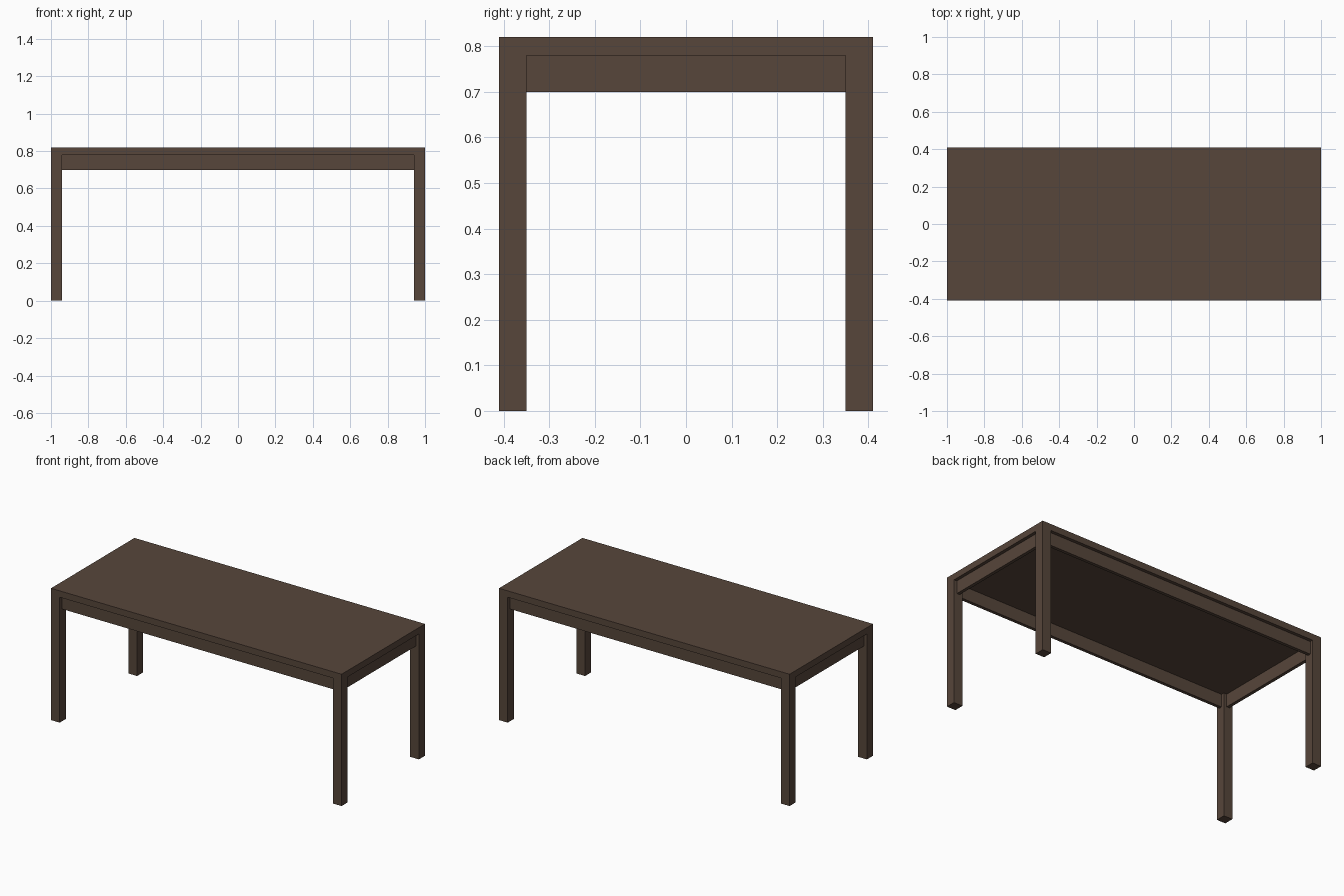
import bpy, bmesh
from mathutils import Vector

if "Cube" in bpy.data.objects:
    bpy.data.objects.remove(bpy.data.objects["Cube"])

LENGTH, DEPTH, HEIGHT = 2.0, 0.82, 0.82
LEG, TOP = 0.06, 0.04            # leg width, tabletop thickness
APRON_H, APRON_T, INSET = 0.08, 0.02, 0.02

wood = bpy.data.materials.new("dark brown wood")
wood.diffuse_color = (0.095, 0.061, 0.043, 1)
wood.use_nodes = True
wood.node_tree.nodes["Principled BSDF"].inputs["Base Color"].default_value = wood.diffuse_color


def add_object(name, bm):
    mesh = bpy.data.meshes.new(name)
    bmesh.ops.recalc_face_normals(bm, faces=bm.faces)
    bm.to_mesh(mesh)
    bm.free()
    mesh.materials.append(wood)
    obj = bpy.data.objects.new(name, mesh)
    bpy.context.collection.objects.link(obj)


def box(name, center, size):
    bm = bmesh.new()
    bmesh.ops.create_cube(bm, size=1)
    for v in bm.verts:
        v.co = Vector(center) + v.co * Vector(size)
    add_object(name, bm)


# Tabletop slab, cut at the leg lines, with the four corners pulled down as legs
bm = bmesh.new()
bmesh.ops.create_cube(bm, size=1)
for v in bm.verts:
    v.co = Vector((v.co.x * LENGTH, v.co.y * DEPTH, HEIGHT - TOP / 2 + v.co.z * TOP))
for axis, half in ((Vector((1, 0, 0)), LENGTH / 2 - LEG), (Vector((0, 1, 0)), DEPTH / 2 - LEG)):
    for s in (-1, 1):
        bmesh.ops.bisect_plane(bm, geom=bm.verts[:] + bm.edges[:] + bm.faces[:],
                               plane_co=axis * half * s, plane_no=axis)
bm.normal_update()
corners = []
for f in bm.faces:
    c = f.calc_center_median()
    if f.normal.z < -0.9 and abs(c.x) > LENGTH / 2 - LEG and abs(c.y) > DEPTH / 2 - LEG:
        corners.append(f)
for f in bmesh.ops.extrude_discrete_faces(bm, faces=corners)["faces"]:
    # bridge each separated corner down to the floor
    for v in f.verts:
        v.co.z = 0
bmesh.ops.remove_doubles(bm, verts=bm.verts, dist=1e-5)
bmesh.ops.dissolve_limit(bm, angle_limit=0.01, verts=bm.verts, edges=bm.edges)
add_object("tabletop_and_legs", bm)

# Aprons set back between the legs
z = HEIGHT - TOP - APRON_H / 2
off = INSET + APRON_T / 2
for s, long_name, short_name in ((-1, "front_apron", "left_apron"), (1, "back_apron", "right_apron")):
    box(long_name, (0, s * (DEPTH / 2 - off), z), (LENGTH - 2 * LEG, APRON_T, APRON_H))
    box(short_name, (s * (LENGTH / 2 - off), 0, z), (APRON_T, DEPTH - 2 * LEG, APRON_H))
